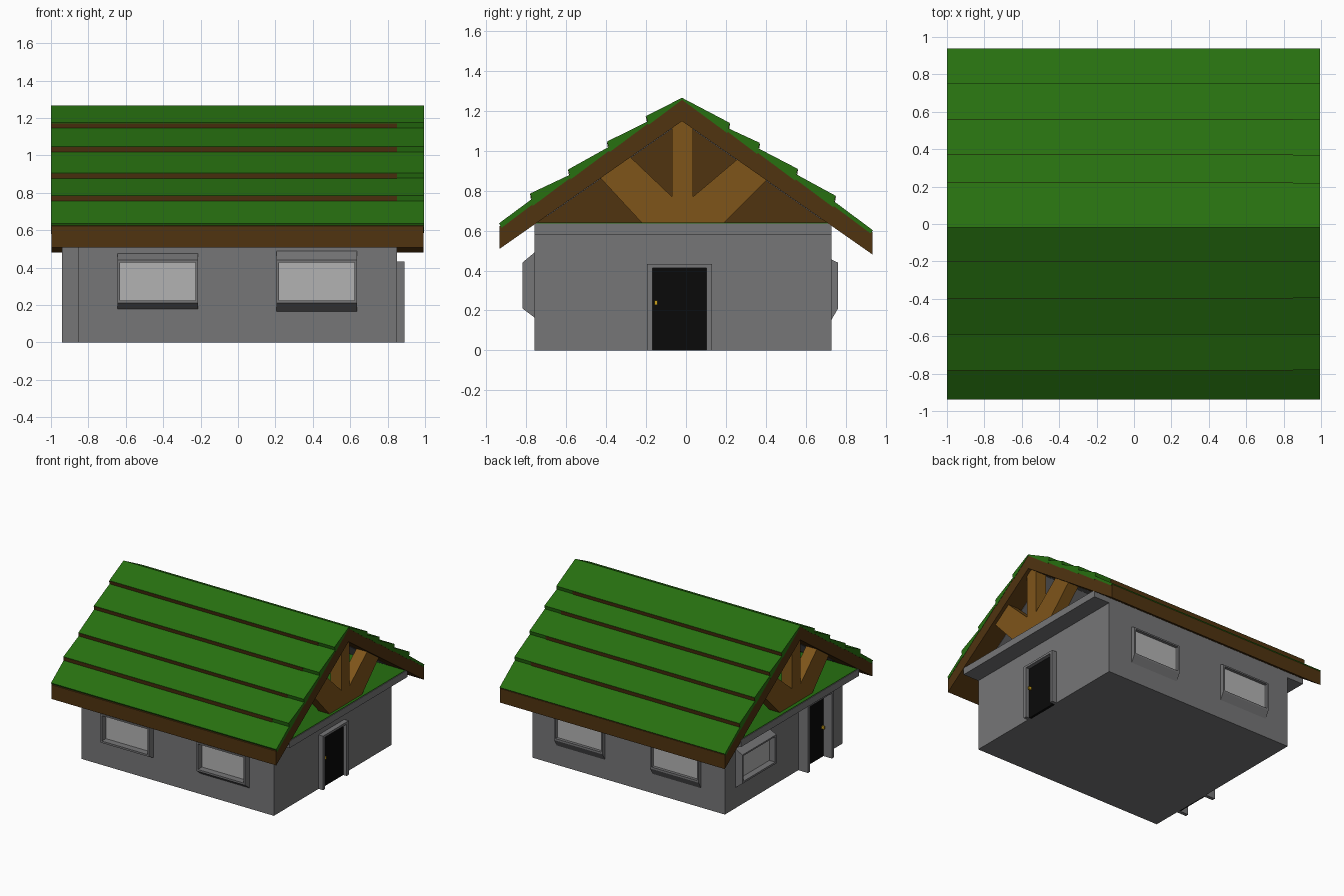
import bpy, bmesh
from mathutils import Matrix, Vector
from math import pi

if "Cube" in bpy.data.objects:
    bpy.data.objects.remove(bpy.data.objects["Cube"])


def material(name, rgb):
    m = bpy.data.materials.new(name)
    m.diffuse_color = (*rgb, 1)
    m.use_nodes = True
    m.node_tree.nodes["Principled BSDF"].inputs["Base Color"].default_value = m.diffuse_color
    return m


STONE = material("stone", (0.18, 0.18, 0.185))
GLASS = material("glass", (0.45, 0.45, 0.45))
GREEN = material("green", (0.02, 0.16, 0.005))
BROWN = material("dark_wood", (0.08, 0.033, 0.005))
TAN = material("light_wood", (0.21, 0.09, 0.01))
BLACK = material("black", (0.003, 0.003, 0.003))
GOLD = material("gold", (0.6, 0.35, 0.01))


def add_prism(bm, pts, x0, x1):
    """Extrude a (y, z) outline along x."""
    a = [bm.verts.new((x0, y, z)) for y, z in pts]
    b = [bm.verts.new((x1, y, z)) for y, z in pts]
    bm.faces.new(a)
    bm.faces.new(b[::-1])
    n = len(pts)
    for i in range(n):
        j = (i + 1) % n
        bm.faces.new((a[i], b[i], b[j], a[j]))


def build(name, prisms, mat, matrix=Matrix()):
    bm = bmesh.new()
    for p in prisms:
        add_prism(bm, *p)
    bmesh.ops.recalc_face_normals(bm, faces=bm.faces)
    me = bpy.data.meshes.new(name)
    bm.to_mesh(me)
    bm.free()
    me.materials.append(mat)
    ob = bpy.data.objects.new(name, me)
    ob.matrix_world = matrix
    bpy.context.collection.objects.link(ob)
    return ob


def rect(y0, y1, z0, z1):
    return [(y0, z0), (y1, z0), (y1, z1), (y0, z1)]


# Walls and the ceiling slab that overhangs both gable ends
build("walls", [(rect(-0.76, 0.73, 0, 0.58), -0.855, 0.85)], STONE)
build("ceiling_slab", [(rect(-0.76, 0.73, 0.58, 0.636), -1, 0.99)], STONE)
build("attic_floor", [(rect(-0.755, 0.725, 0.636, 0.64), -0.995, 0.985)], GREEN)


# Windows: local frame faces -y, sloped head and sill, thin jambs
def window(name, x, y, angle, d, z0=0.165, z1=0.49, w=0.43):
    h, zb, zt = w / 2, 0.225, 0.428
    m = Matrix.Translation(Vector((x, y, 0))) @ Matrix.Rotation(angle, 4, 'Z')
    head = [(0.01, z1), (0, z1), (-d, zt + 0.012), (-d, zt), (0.01, zt)]
    sill = [(0.01, z0), (0, z0), (-d, zb - 0.015), (-d, zb), (0.01, zb)]
    jamb = rect(-d, 0.01, zb, zt)
    build(name + "_frame", [(head, -h, h), (sill, -h, h),
                            (jamb, -h, -h + 0.013), (jamb, h - 0.013, h)], STONE, m)
    build(name + "_glass", [(rect(-0.008, 0.01, zb, zt), -h + 0.013, h - 0.013)], GLASS, m)


window("front_left_window", -0.43, -0.76, 0, 0.06, 0.18, 0.475)
window("front_right_window", 0.42, -0.76, 0, 0.06)
window("back_left_window", -0.43, 0.73, pi, 0.032, 0.155, 0.455)
window("back_right_window", 0.42, 0.73, pi, 0.032, 0.155, 0.455)
window("side_window", -0.855, 0.38, -pi / 2, 0.06, 0.165, 0.475)


# Doors in the two gable ends
def door(name, wall_x, out, y0, y1, h):
    s = 1 if out > 0 else -1
    t = 0.027
    a, b = wall_x - s * 0.01, wall_x + out
    build(name + "_frame", [(rect(y0, y0 + t, 0, h), a, b), (rect(y1 - t, y1, 0, h), a, b),
                            (rect(y0 + t, y1 - t, h - 0.018, h), a, b)], STONE)
    build(name, [(rect(y0 + t, y1 - t, 0, h - 0.018), a, wall_x + s * 0.01)], BLACK)
    k = y0 + 0.045
    build(name + "_knob", [(rect(k - 0.008, k + 0.008, 0.228, 0.25),
                            wall_x + s * 0.01, wall_x + s * 0.032)], GOLD)


door("right_door", 0.85, 0.04, -0.195, 0.13, 0.432)
door("left_door", -0.855, -0.085, -0.53, -0.2, 0.54)

# Roof deck: thick chevron whose ends read as bargeboards
RIDGE = -0.02


def surf(y):
    return 1.262 - 0.7 * abs(y - RIDGE)


def chevron(top, bottom, y0, y1):
    pts = [(y0, RIDGE, y1), (y1, RIDGE, y0)]
    return [(y, surf(y) - top) for y in pts[0]] + [(y, surf(y) - bottom) for y in pts[1]]


build("roof_deck", [(chevron(0, 0.113, -0.935, 0.935), -0.998, 0.993)], BROWN)
build("roof_lining", [(chevron(0.11, 0.117, -0.7, 0.68), -0.84, 0.84)], STONE)

# Overlapping green planks with brown risers under each lip
slopes = {
    "front": [(-0.2, 1.175), (-0.395, 1.047), (-0.59, 0.907), (-0.78, 0.787), (-0.937, 0.637)],
    "back": [(0.22, 1.14), (0.37, 1.04), (0.56, 0.91), (0.75, 0.775), (0.937, 0.602)],
}
for side, lips in slopes.items():
    s = -1 if side == "front" else 1
    ya, za = RIDGE, 1.266
    planks, risers = [], []
    for i, (yb, zb) in enumerate(lips):
        low = surf(yb) - 0.006
        planks.append(([(ya, za), (yb, zb), (yb - s * 0.012, low), (ya, surf(ya) - 0.006)], -1, 0.995))
        if i < 4:
            risers.append(([(yb, zb - 0.003), (yb + s * 0.002, zb - 0.003),
                            (yb - s * 0.008, low), (yb - s * 0.012, low)], -1, 0.85))
        ya, za = yb - s * 0.012, max(zb - 0.025, surf(yb) + 0.008)
    build(side + "_planks", planks, GREEN)
    build(side + "_risers", risers, BROWN)

# Open timber trusses in both gables, with a panel across the attic
truss = [(-0.22, 0.638), (-0.43, 0.865), (-0.28, 0.97), (-0.07, 0.77), (-0.07, 1.12), (-0.02, 1.155),
         (0.035, 1.12), (0.035, 0.77), (0.26, 0.96), (0.41, 0.86), (0.19, 0.638)]
build("right_truss", [(truss, 0.87, 0.965)], TAN)
build("left_truss", [(truss, -0.965, -0.87)], TAN)
build("attic_panel", [([(-0.75, 0.638), (RIDGE, 1.15), (0.71, 0.638)], -0.01, 0.01)], BROWN)
